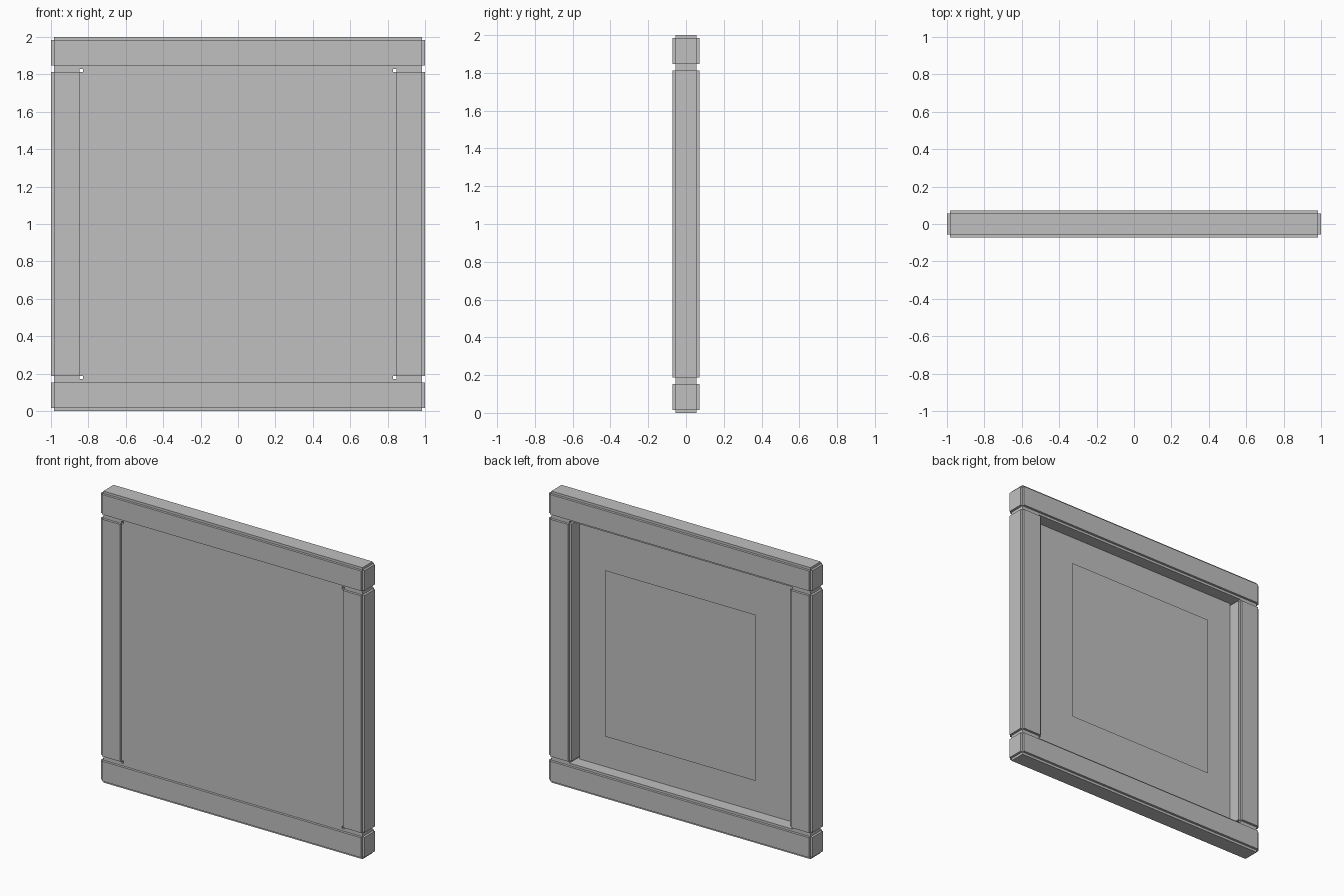
import bpy, bmesh
from mathutils import Vector, Matrix

if "Cube" in bpy.data.objects:
    bpy.data.objects.remove(bpy.data.objects["Cube"])

grey = bpy.data.materials.new("plain_grey")
grey.diffuse_color = (0.53, 0.53, 0.53, 1)
grey.use_nodes = True
grey.node_tree.nodes["Principled BSDF"].inputs["Base Color"].default_value = grey.diffuse_color

STEP = 0.0165      # depth of the stepped edges
HALF_Y = 0.072     # half thickness of the frame
BAR = 0.17         # width of each frame bar
INNER = 1 - BAR    # half size of the opening


def finish(name, bm):
    mesh = bpy.data.meshes.new(name)
    bm.to_mesh(mesh)
    bm.free()
    mesh.materials.append(grey)
    obj = bpy.data.objects.new(name, mesh)
    bpy.context.collection.objects.link(obj)
    return obj


def add_box(bm, lo, hi):
    lo, hi = Vector(lo), Vector(hi)
    m = Matrix.Translation((lo + hi) / 2) @ Matrix.Diagonal((*(hi - lo), 1))
    return bmesh.ops.create_cube(bm, size=1, matrix=m)["verts"]


def stepped_bar(name, lo, hi):
    """Block with notched edges: one raised slab on each of its six sides."""
    bm = bmesh.new()
    core_lo = [v + STEP for v in lo]
    core_hi = [v - STEP for v in hi]
    for axis in range(3):
        for side in (-1, 1):
            a, b = list(core_lo), list(core_hi)
            if side > 0:
                a[axis], b[axis] = core_hi[axis], hi[axis]
            else:
                a[axis], b[axis] = lo[axis], core_lo[axis]
            verts = add_box(bm, a, b)
            # drop the face hidden inside the block
            bm.normal_update()
            faces = {f for v in verts for f in v.link_faces}
            hidden = [f for f in faces if f.normal[axis] * side < -0.5]
            bmesh.ops.delete(bm, geom=hidden, context='FACES_ONLY')
    return finish(name, bm)


# Horizontal rails
stepped_bar("bottom_rail", (-1, -HALF_Y, 0), (1, HALF_Y, BAR))
stepped_bar("top_rail", (-1, -HALF_Y, 2 - BAR), (1, HALF_Y, 2))

# Vertical stiles between the rails
stepped_bar("left_stile", (-1, -HALF_Y, BAR), (-INNER, HALF_Y, 2 - BAR))
stepped_bar("right_stile", (INNER, -HALF_Y, BAR), (1, HALF_Y, 2 - BAR))

# Panel, flush with the step at the front and recessed at the back
bm = bmesh.new()
add_box(bm, (-INNER, -HALF_Y + STEP, BAR), (INNER, -0.03, 2 - BAR))
finish("panel", bm)

# Thin square sheet floating in the back opening
bm = bmesh.new()
s = 0.57
bm.faces.new([bm.verts.new((x, 0.063, 1 + z))
              for x, z in ((-s, -s), (-s, s), (s, s), (s, -s))])
finish("back_sheet", bm)
